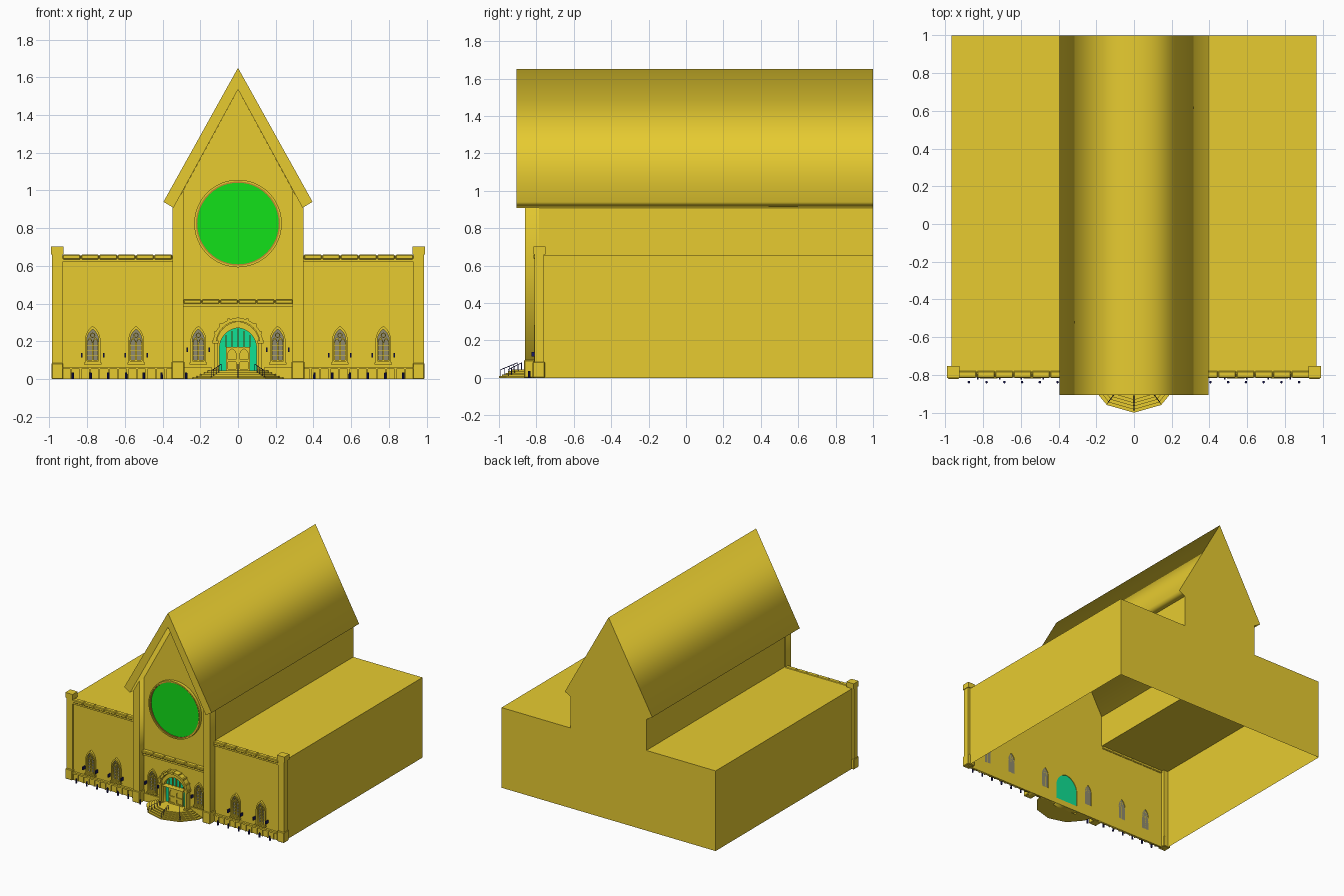
import bpy, bmesh, math
from mathutils import Vector

if "Cube" in bpy.data.objects:
    bpy.data.objects.remove(bpy.data.objects["Cube"])


def material(name, rgb):
    m = bpy.data.materials.new(name)
    m.diffuse_color = (*rgb, 1)
    m.use_nodes = True
    m.node_tree.nodes["Principled BSDF"].inputs["Base Color"].default_value = m.diffuse_color
    return m


GOLD = material("gold_stone", (0.80, 0.60, 0.03))
GREEN = material("green_glass", (0.006, 0.75, 0.01))
TEAL = material("teal_glass", (0.005, 0.75, 0.30))
GREY = material("grey_glass", (0.28, 0.26, 0.16))
NAVY = material("navy_metal", (0.01, 0.01, 0.13))
RUST = material("rust_trim", (0.55, 0.25, 0.03))


def finish(name, bm, mat):
    mesh = bpy.data.meshes.new(name)
    bm.to_mesh(mesh)
    bm.free()
    mesh.materials.append(mat)
    ob = bpy.data.objects.new(name, mesh)
    bpy.context.collection.objects.link(ob)
    return ob


def boxes(name, spans, mat=GOLD, bevel=0):
    """One object from (x0, x1, y0, y1, z0, z1) spans."""
    bm = bmesh.new()
    for x0, x1, y0, y1, z0, z1 in spans:
        vs = bmesh.ops.create_cube(bm, size=1)["verts"]
        for v in vs:
            v.co = Vector(((x0 + x1) / 2 + v.co.x * (x1 - x0),
                           (y0 + y1) / 2 + v.co.y * (y1 - y0),
                           (z0 + z1) / 2 + v.co.z * (z1 - z0)))
    if bevel:
        bmesh.ops.bevel(bm, geom=bm.edges[:], offset=bevel, segments=1, affect='EDGES')
    return finish(name, bm, mat)


def plate(name, loops, y0, y1, mat=GOLD):
    """x-z outline, later loops are holes, running from y0 to y1."""
    cu = bpy.data.curves.new("outline", 'CURVE')
    cu.dimensions, cu.fill_mode, cu.extrude = '2D', 'BOTH', abs(y1 - y0) / 2
    for pts in loops:
        sp = cu.splines.new('POLY')
        sp.points.add(len(pts) - 1)
        for p, (x, z) in zip(sp.points, pts):
            p.co = (x, z, 0, 1)
        sp.use_cyclic_u = True
    tmp = bpy.data.objects.new("outline", cu)
    bpy.context.collection.objects.link(tmp)
    dg = bpy.context.evaluated_depsgraph_get()
    mesh = bpy.data.meshes.new_from_object(tmp.evaluated_get(dg))
    bpy.data.objects.remove(tmp)
    bm = bmesh.new()
    bm.from_mesh(mesh)
    bpy.data.meshes.remove(mesh)
    for v in bm.verts:
        x, z, d = v.co
        v.co = (x, (y0 + y1) / 2 - d, z)
    bmesh.ops.remove_doubles(bm, verts=bm.verts[:], dist=1e-5)
    bmesh.ops.recalc_face_normals(bm, faces=bm.faces[:])
    return finish(name, bm, mat)


def arch(cx, w, z0, zs, za, n=8):
    """Pointed arch: half width, base, spring and apex heights."""
    h = za - zs
    r = (w * w + h * h) / (2 * w)
    end = math.atan2(h, r - w)
    side = [(w - r + r * math.cos(end * i / n), zs + r * math.sin(end * i / n)) for i in range(n)]
    right = [(w, z0)] + side + [(0, za)]
    return [(cx + x, z) for x, z in right] + [(cx - x, z) for x, z in reversed(right[:-1])]


def circle(cx, cz, r, n=48):
    return [(cx + r * math.cos(2 * math.pi * i / n), cz + r * math.sin(2 * math.pi * i / n)) for i in range(n)]


def rect(x0, x1, z0, z1):
    return [(x0, z0), (x1, z0), (x1, z1), (x0, z1)]


def mirrored(spans):
    return spans + [(-b, -a, *rest) for a, b, *rest in spans]


# Hollow body: aisle walls and roofs, nave walls, back gable
half = [(0.968, 0), (0.968, 0.655), (0.342, 0.655), (0.342, 0.908)]
bm = bmesh.new()
rims = []
for s in (-1, 1):
    front = [bm.verts.new((s * x, -0.79, z)) for x, z in half]
    back = [bm.verts.new((s * x, 1, z)) for x, z in half]
    for i in range(3):
        bm.faces.new((front[i], front[i + 1], back[i + 1], back[i]))
    rims.append(back)
bm.faces.new(rims[0] + [bm.verts.new((0, 1, 1.535))] + rims[1][::-1])
bmesh.ops.recalc_face_normals(bm, faces=bm.faces[:])
finish("body_walls", bm, GOLD)

# Steep roof with overhanging eaves
plate("nave_roof", [[(0, 1.65), (0.395, 0.94), (0.342, 0.908), (0, 1.535),
                     (-0.342, 0.908), (-0.395, 0.94)]], -0.905, 1)

# Front walls with openings
WIN = dict(w=0.037, z0=0.09, zs=0.205, za=0.275)
DOOR = arch(0, 0.1, 0.0, 0.16, 0.275)
plate("nave_front_wall", [[(-0.34, 0), (0.34, 0), (0.34, 0.91), (0, 1.535), (-0.34, 0.91)], DOOR,
                          arch(-0.21, **WIN), arch(0.21, **WIN)], -0.80, -0.785)
for s, side in ((-1, "left"), (1, "right")):
    plate(side + "_aisle_front_wall",
          [rect(min(s * 0.34, s * 0.96), max(s * 0.34, s * 0.96), 0, 0.655),
           arch(s * 0.77, **WIN), arch(s * 0.54, **WIN)], -0.795, -0.785)
    plate(side + "_nave_pier", [[(s * 0.29, 0), (s * 0.348, 0), (s * 0.348, 0.905), (s * 0.29, 1.0)]],
          -0.86, -0.785)

# Traceried lancet windows
for cx in (-0.77, -0.54, -0.21, 0.21, 0.54, 0.77):
    plate("window_frame", [arch(cx, 0.041, 0.085, 0.205, 0.282), arch(cx, 0.031, 0.097, 0.205, 0.265)],
          -0.812, -0.785)
    plate("window_glass", [arch(cx, **WIN)], -0.792, -0.788, GREY)
    for d in (-0.0155, 0.0155):
        plate("window_lancet", [arch(cx + d, 0.0155, 0.097, 0.19, 0.222, 5),
                                arch(cx + d, 0.011, 0.102, 0.19, 0.213, 5)], -0.803, -0.788)
    plate("window_roundel", [circle(cx, 0.233, 0.014, 12), circle(cx, 0.233, 0.009, 12)], -0.803, -0.788)
    boxes("window_bars", [(cx - 0.03, cx + 0.03, -0.797, -0.79, z, z + 0.003) for z in (0.125, 0.15, 0.175)])
    boxes("window_sill", [(cx - 0.046, cx + 0.046, -0.818, -0.79, 0.078, 0.088)])
    # Wall lamps on both sides of each window
    boxes("wall_lamps", [(cx + d - 0.004, cx + d + 0.004, -0.825, -0.795, z, z + 0.024)
                         for d in (-0.058, 0.058) for z in [0.145 if abs(cx) < 0.3 else 0.115]], NAVY)

# Rose window
plate("rose_glass", [circle(0, 0.825, 0.218)], -0.812, -0.802, GREEN)
plate("rose_rim", [circle(0, 0.825, 0.232), circle(0, 0.825, 0.223)], -0.825, -0.80)
plate("rose_trim", [circle(0, 0.825, 0.223), circle(0, 0.825, 0.216)], -0.818, -0.80, RUST)

# Portal: glazing, stepped arches, columns
plate("portal_glass", [DOOR], -0.793, -0.789, TEAL)
plate("portal_outer_arch", [arch(0, 0.132, 0.19, 0.191, 0.325), arch(0, 0.115, 0.19, 0.191, 0.307)],
      -0.845, -0.79)
plate("portal_inner_arch", [arch(0, 0.116, 0.0, 0.18, 0.307), arch(0, 0.098, 0.0, 0.165, 0.272)],
      -0.825, -0.79)
boxes("portal_columns", mirrored([(0.108, 0.126, -0.842, -0.8, 0.04, 0.19),
                                  (0.103, 0.136, -0.85, -0.8, 0.19, 0.205),
                                  (0.103, 0.134, -0.85, -0.8, 0.0, 0.055)]))
blocks = arch(0, 0.128, 0.2, 0.2, 0.321)[1:-1:2]
boxes("portal_arch_blocks", [(x - 0.007, x + 0.007, -0.85, -0.8, z - 0.007, z + 0.007) for x, z in blocks])

# Double doors and glazing bars
for s in (-1, 1):
    plate("door_leaf", [rect(min(0, s * 0.064), max(0, s * 0.064), 0.042, 0.17),
                        arch(s * 0.032, 0.022, 0.105, 0.13, 0.16, 5),
                        rect(s * 0.032 - 0.022, s * 0.032 + 0.022, 0.055, 0.09)], -0.808, -0.794)
    plate("door_panel", [rect(s * 0.032 - 0.025, s * 0.032 + 0.025, 0.05, 0.165)], -0.80, -0.794)
boxes("portal_bars", [(x - 0.002, x + 0.002, -0.802, -0.79, 0.17, z)
                      for x, z in ((-0.064, 0.235), (-0.032, 0.255), (0, 0.27), (0.032, 0.255), (0.064, 0.235))])

# Rounded polygonal steps, five levels
bm = bmesh.new()
CY = -0.785
for k in range(5):
    rx, ry = 0.245 - 0.02 * k, 0.215 - 0.017 * k
    angs = [math.radians(a) for a in (180, 198, 234, 270, 306, 342, 360)]
    ring = [bm.verts.new((rx * math.cos(a), CY + ry * math.sin(a), 0.009 * k)) for a in angs]
    face = bm.faces.new(ring)
    top = bmesh.ops.extrude_face_region(bm, geom=[face])["geom"]
    bmesh.ops.translate(bm, vec=(0, 0, 0.009), verts=[g for g in top if isinstance(g, bmesh.types.BMVert)])
    bm.faces.new(ring) if not face.is_valid else None
bmesh.ops.recalc_face_normals(bm, faces=bm.faces[:])
finish("entrance_steps", bm, GOLD)

# Step handrails
for deg in (234, 270, 306):
    c, s = math.cos(math.radians(deg)), math.sin(math.radians(deg))
    spans, tops = [], []
    for i in range(5):
        x, y, z = c * (0.24 - 0.022 * i), CY + s * (0.205 - 0.022 * i), 0.009 * (i + 1)
        spans.append((x - 0.0015, x + 0.0015, y - 0.0015, y + 0.0015, z - 0.009, z + 0.036))
        tops.append((x, y, z + 0.035))
    boxes("handrail_posts", spans, NAVY)
    cu = bpy.data.curves.new("handrail", 'CURVE')
    cu.dimensions, cu.bevel_depth, cu.bevel_resolution = '3D', 0.002, 0
    sp = cu.splines.new('POLY')
    sp.points.add(4)
    for p, co in zip(sp.points, tops):
        p.co = (*co, 1)
    cu.materials.append(NAVY)
    bpy.context.collection.objects.link(bpy.data.objects.new("handrail", cu))

# Corner piers with caps and bases; nave pier bases
boxes("corner_piers", mirrored([(0.93, 0.985, -0.81, -0.76, 0, 0.67)]))
boxes("corner_pier_caps", mirrored([(0.924, 0.99, -0.816, -0.752, 0.66, 0.703)]))
boxes("corner_pier_bases", mirrored([(0.926, 0.988, -0.82, -0.755, 0, 0.085)]), bevel=0.004)
boxes("nave_pier_bases", mirrored([(0.284, 0.352, -0.866, -0.79, 0, 0.095)]), bevel=0.004)

# Parapets: moulding below, coping blocks above
boxes("aisle_cornice", mirrored([(0.348, 0.93, -0.807, -0.785, 0.62, 0.645)]))
step = 0.582 / 6
boxes("aisle_coping", mirrored([(0.349 + i * step, 0.347 + (i + 1) * step, -0.815, -0.778, 0.635, 0.66)
                                for i in range(6)]), bevel=0.005)
boxes("nave_cornice", [(-0.29, 0.29, -0.822, -0.795, 0.383, 0.408)])
boxes("nave_coping", [(-0.289 + i * step, -0.291 + (i + 1) * step, -0.832, -0.795, 0.4, 0.422)
                      for i in range(6)], bevel=0.005)

# Plinth with ledge and short pilasters
boxes("plinth", mirrored([(0.348, 0.93, -0.803, -0.785, 0, 0.055),
                          (0.348, 0.93, -0.813, -0.785, 0.053, 0.066),
                          (0.14, 0.29, -0.808, -0.785, 0, 0.066)]))
boxes("plinth_pilasters", mirrored([(0.38 + i * 0.05, 0.39 + i * 0.05, -0.811, -0.8, 0, 0.054)
                                    for i in range(11)]))

# Row of bollards
for x in [s * (0.405 + 0.094 * i) for s in (-1, 1) for i in range(6)] + [-0.275]:
    bm = bmesh.new()
    bmesh.ops.create_cone(bm, cap_ends=True, segments=8, radius1=0.007, radius2=0.006, depth=0.036)
    bmesh.ops.translate(bm, vec=(x, -0.838 if abs(x) > 0.3 else -0.87, 0.018), verts=bm.verts[:])
    finish("bollard", bm, NAVY)
